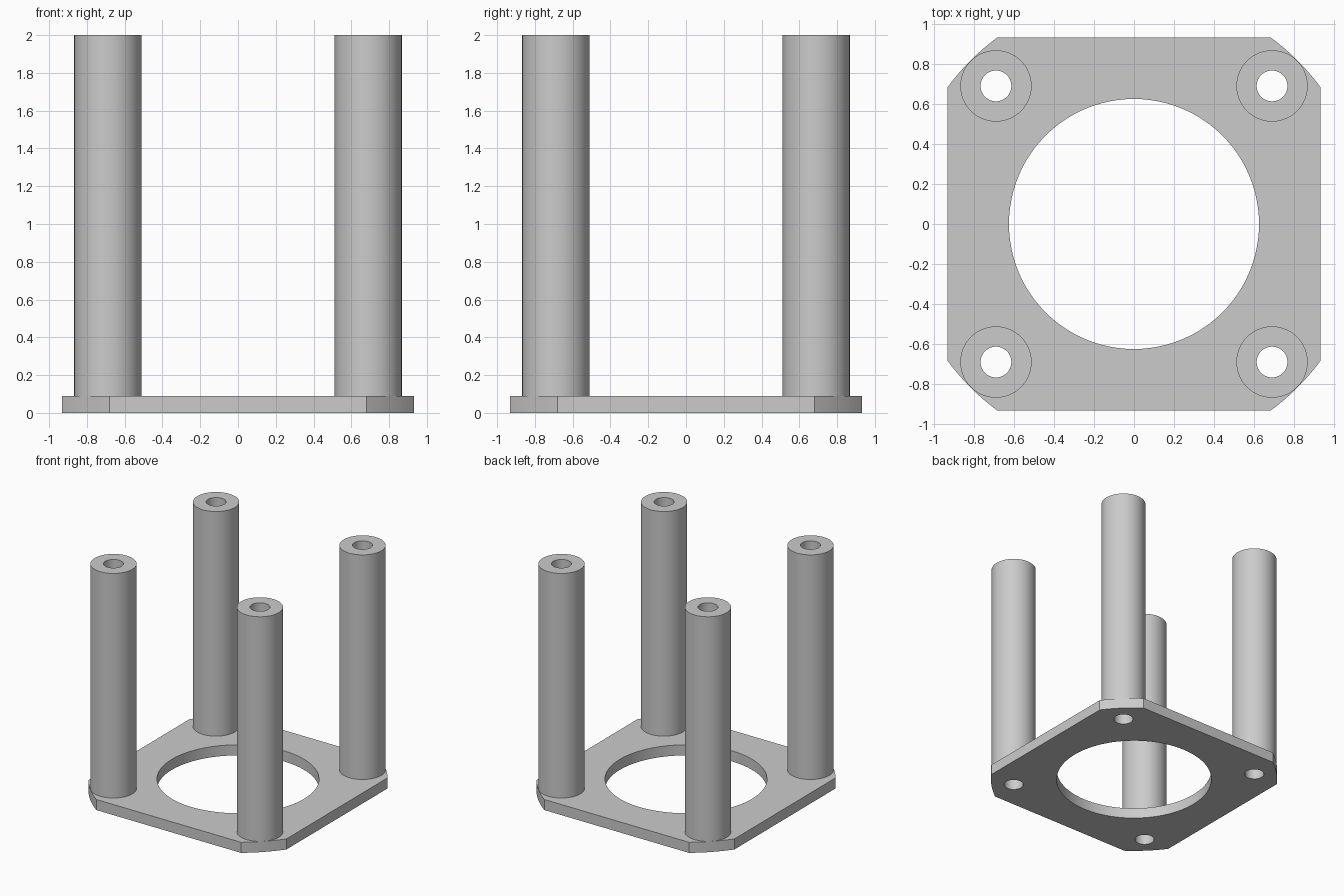
import bpy
import bmesh
from math import sin, cos, pi, acos
from mathutils import Vector

cube = bpy.data.objects.get("Cube")
if cube:
    bpy.data.objects.remove(cube, do_unlink=True)

HALF = 0.932          # half width of the plate
CORNER_R = 1.154      # radius of the rounded corners, about the centre
THICK = 0.09
HEIGHT = 2.0
POST = 0.689          # post offset on x and y
POST_R, BORE_R, OPENING_R = 0.178, 0.077, 0.624

grey = bpy.data.materials.new("plain grey")
grey.use_nodes = True
colour = (0.6, 0.6, 0.6, 1)
grey.diffuse_color = colour
grey.node_tree.nodes["Principled BSDF"].inputs["Base Color"].default_value = colour


def arc(r, start, end, n, cx=0, cy=0):
    return [(cx + r * cos(start + (end - start) * i / n),
             cy + r * sin(start + (end - start) * i / n)) for i in range(n)]


def circle(r, n, cx=0, cy=0):
    return arc(r, 0, 2 * pi, n, cx, cy)


def extrude_outline(name, loops, z0, z1):
    """Fill an outline with its holes and extrude it from z0 to z1."""
    bm = bmesh.new()
    for loop in loops:
        vs = [bm.verts.new((x, y, z0)) for x, y in loop]
        for a, b in zip(vs, vs[1:] + vs[:1]):
            bm.edges.new((a, b))
    bmesh.ops.triangle_fill(bm, edges=bm.edges[:], use_beauty=True,
                            normal=Vector((0, 0, 1)))
    ext = bmesh.ops.extrude_face_region(bm, geom=bm.faces[:], use_keep_orig=True)
    top = [g for g in ext["geom"] if isinstance(g, bmesh.types.BMVert)]
    bmesh.ops.translate(bm, verts=top, vec=(0, 0, z1 - z0))
    bmesh.ops.recalc_face_normals(bm, faces=bm.faces[:])
    mesh = bpy.data.meshes.new(name)
    bm.to_mesh(mesh)
    bm.free()
    mesh.materials.append(grey)
    ob = bpy.data.objects.new(name, mesh)
    bpy.context.collection.objects.link(ob)
    bpy.ops.object.select_all(action="DESELECT")
    ob.select_set(True)
    bpy.context.view_layer.objects.active = ob
    bpy.ops.object.shade_smooth_by_angle(angle=pi / 6)
    return ob


corners = {"back_left": (POST, POST), "back_right": (-POST, POST),
           "front_right": (-POST, -POST), "front_left": (POST, -POST)}

# Base plate: square with arced corners, round opening and screw holes
cut = acos(HALF / CORNER_R)
outline = []
for k in range(4):
    start, end = k * pi / 2 + cut, (k + 1) * pi / 2 - cut
    outline += arc(CORNER_R, start, end, 12)
    outline.append((CORNER_R * cos(end), CORNER_R * sin(end)))
holes = [circle(BORE_R, 32, x, y) for x, y in corners.values()]
extrude_outline("base_plate", [outline, circle(OPENING_R, 96)] + holes, 0, THICK)

# Hollow standoff posts
for side, (x, y) in corners.items():
    extrude_outline(side + "_post",
                    [circle(POST_R, 64, x, y), circle(BORE_R, 32, x, y)],
                    THICK, HEIGHT)
